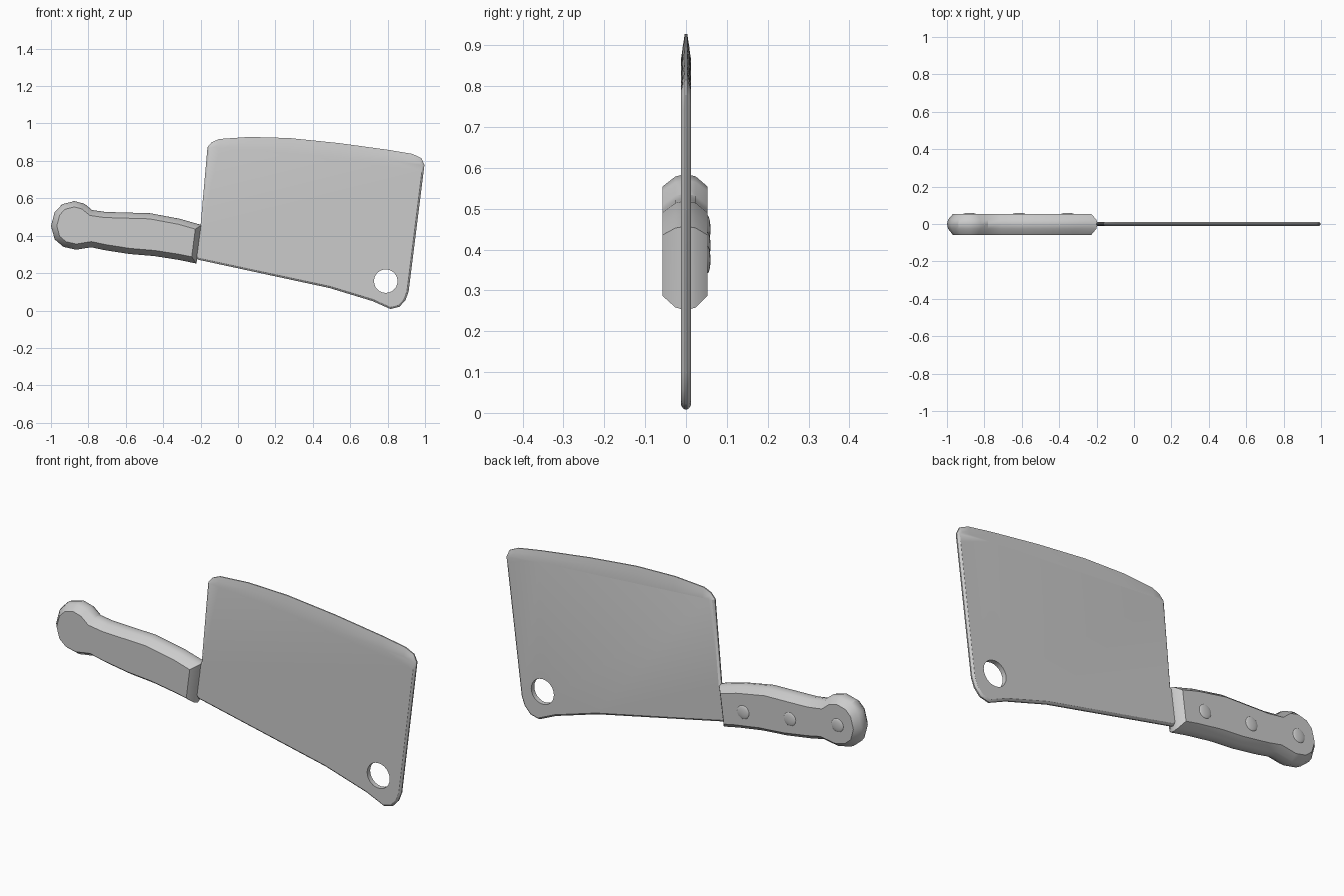
import bpy, bmesh, math
from mathutils import Vector

cube = bpy.data.objects.get("Cube")
if cube:
    bpy.data.objects.remove(cube, do_unlink=True)

steel = bpy.data.materials.new("plain_grey")
steel.use_nodes = True
grey = (0.6, 0.6, 0.6, 1)
steel.diffuse_color = grey
steel.node_tree.nodes["Principled BSDF"].inputs["Base Color"].default_value = grey


def inset(outline, amount):
    """Move a clockwise outline inward by a mitred distance."""
    pts = [Vector(p) for p in outline]
    result = []
    for i, p in enumerate(pts):
        a = (p - pts[i - 1]).normalized()
        b = (pts[(i + 1) % len(pts)] - p).normalized()
        na, nb = Vector((a.y, -a.x)), Vector((b.y, -b.x))
        result.append(p + (na + nb) * amount / max(0.5, 1 + na.dot(nb)))
    return result


def finish(obj, angle=30):
    obj.data.materials.clear()
    obj.data.materials.append(steel)
    bpy.ops.object.select_all(action="DESELECT")
    obj.select_set(True)
    bpy.context.view_layer.objects.active = obj
    bpy.ops.object.shade_smooth_by_angle(angle=math.radians(angle))


def loft(name, layers):
    """Skin a stack of (depth, outline) layers and cap both sides."""
    bm = bmesh.new()
    rings = [[bm.verts.new((p[0], y, p[1])) for p in line] for y, line in layers]
    for low, high in zip(rings, rings[1:]):
        for i in range(len(low)):
            bm.faces.new((low[i - 1], low[i], high[i], high[i - 1]))
    bm.faces.new(rings[0])
    bm.faces.new(rings[-1])
    bmesh.ops.recalc_face_normals(bm, faces=bm.faces)
    mesh = bpy.data.meshes.new(name)
    bm.to_mesh(mesh)
    bm.free()
    obj = bpy.data.objects.new(name, mesh)
    bpy.context.collection.objects.link(obj)
    return obj


# Handle with a bulbous end and rounded rim
handle_line = [
    (-1.0, .452), (-.98, .527), (-.94, .568), (-.875, .585), (-.82, .57),
    (-.78, .537), (-.71, .527), (-.61, .524), (-.47, .52), (-.31, .49),
    (-.195, .457), (-.222, .251), (-.313, .27), (-.447, .291), (-.58, .302),
    (-.715, .323), (-.785, .338), (-.865, .325), (-.933, .34), (-.98, .38)]
handle_rim = [(-.058, .03), (-.026, .006), (0, 0), (.024, .006), (.053, .03)]
handle = loft("handle", [(y, inset(handle_line, d)) for y, d in handle_rim])
finish(handle)

# Blade: thin plate whose curved upper edge is ground to a taper
blade_line = [
    (-.2, .457), (-.163, .874), (-.14, .9), (-.1, .917), (.06, .928),
    (.275, .922), (.54, .895), (.81, .858), (.933, .837), (.98, .815),
    (.997, .778), (.992, .74), (.912, .1), (.895, .055), (.863, .02),
    (.815, .008), (.72, .05), (.49, .12), (-.215, .272), (-.24, .3),
    (-.24, .43)]


def ground(amount, share):
    """Inset outline, lowered part of the way to the grind line."""
    line = []
    for p in inset(blade_line, amount):
        grind = .87 - .071 * (p.x + .15)
        line.append((p.x, p.y - max(0, p.y - grind) * share))
    return line


blade_half = [(.012, .01, 1), (.008, .004, .4), (.003, 0, 0)]
blade_layers = [(-y, ground(d, s)) for y, d, s in blade_half]
blade_layers += [(y, ground(d, s)) for y, d, s in reversed(blade_half)]
blade = loft("blade", blade_layers)

# Hanging hole through the blade
bpy.ops.mesh.primitive_cylinder_add(
    vertices=24, radius=.063, depth=.2, location=(.79, 0, .157),
    rotation=(math.pi / 2, 0, 0))
cutter = bpy.context.object
cutter.name = "hole_cutter"
cutter.hide_render = True
cut = blade.modifiers.new("hanging_hole", "BOOLEAN")
cut.operation = "DIFFERENCE"
cut.solver = "EXACT"
cut.object = cutter
bpy.context.view_layer.objects.active = blade
bpy.ops.object.modifier_apply(modifier=cut.name)
bpy.data.objects.remove(cutter, do_unlink=True)
finish(blade)

# Low domed rivets on the back of the handle
for i, (x, z) in enumerate([(-.355, .375), (-.615, .41), (-.88, .45)]):
    bpy.ops.mesh.primitive_uv_sphere_add(
        segments=16, ring_count=8, radius=1, location=(x, .052, z))
    rivet = bpy.context.object
    rivet.name = f"rivet_{i + 1}"
    rivet.scale = (.034, .008, .034)
    finish(rivet, 60)
